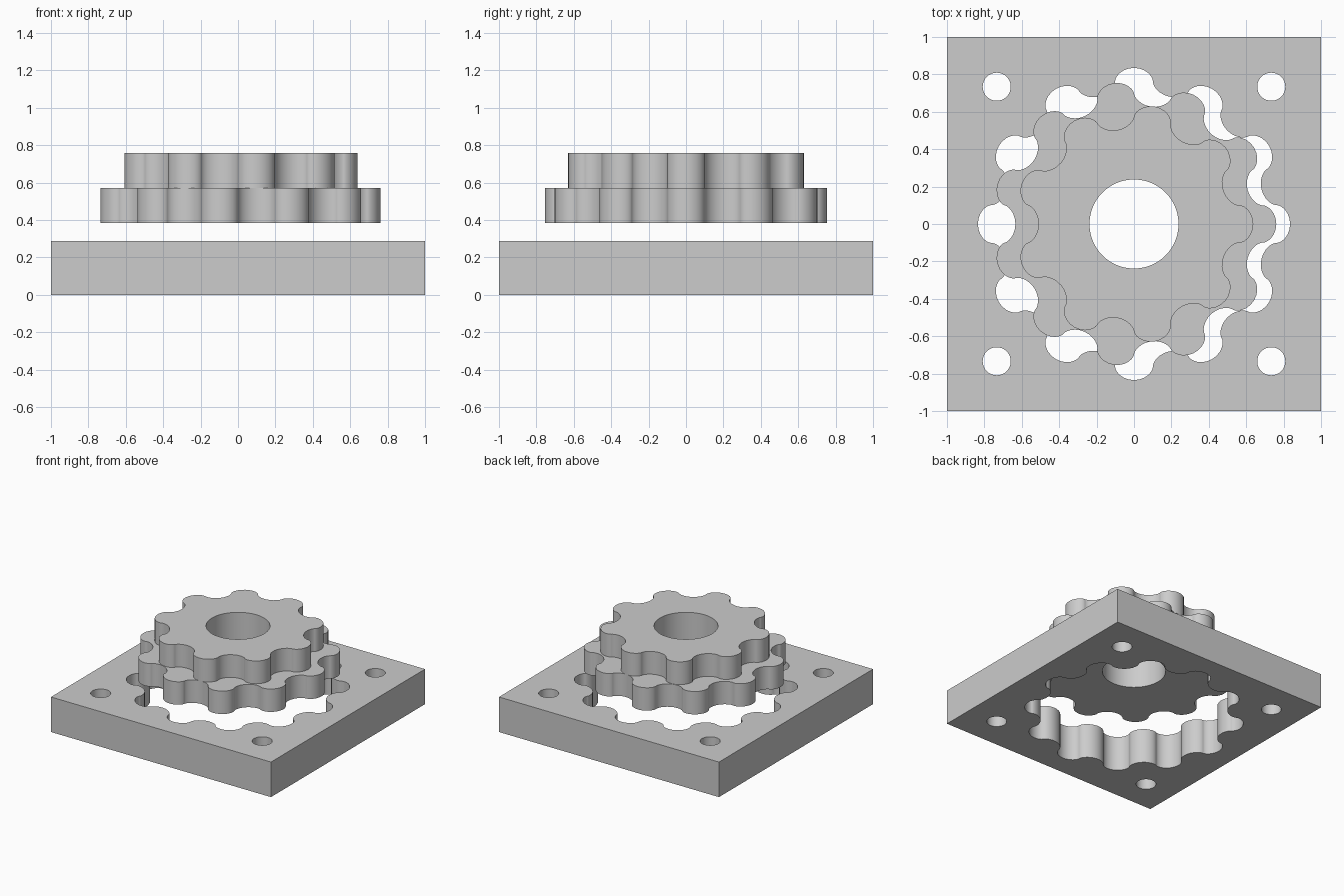
import bpy, bmesh
from math import sin, cos, pi, radians

cube = bpy.data.objects.get("Cube")
if cube:
    bpy.data.objects.remove(cube, do_unlink=True)

# Single grey material
grey = bpy.data.materials.new("light_grey")
grey.use_nodes = True
color = (0.604, 0.604, 0.604, 1)
grey.diffuse_color = color
grey.node_tree.nodes["Principled BSDF"].inputs["Base Color"].default_value = color


def circle(x, y, radius, steps=64):
    return [(x + radius * cos(2 * pi * i / steps), y + radius * sin(2 * pi * i / steps))
            for i in range(steps)]


def cycloid_outline(lobes, r, steps=14):
    """Rolling circle r alternates outside and inside the pitch circle."""
    pitch = 2 * lobes * r
    points = []
    for arc in range(2 * lobes):
        side = 1 if arc % 2 == 0 else -1
        start = (arc - 0.5) * pi / lobes
        for i in range(steps):
            roll = 2 * pi * i / steps
            turn = roll * r / pitch
            centre = pitch + side * r
            # contact point spins with the rolling circle
            u = centre * cos(turn) - side * r * cos(turn + side * roll)
            v = centre * sin(turn) - side * r * sin(turn + side * roll)
            points.append((u * cos(start) - v * sin(start),
                           u * sin(start) + v * cos(start)))
    return points


def extruded_plate(name, loops, bottom, top):
    """Extrude an outline (first loop) with holes (other loops)."""
    bm = bmesh.new()
    edges = []
    for loop in loops:
        verts = [bm.verts.new((x, y, bottom)) for x, y in loop]
        edges += [bm.edges.new((a, b)) for a, b in zip(verts, verts[1:] + verts[:1])]
    bmesh.ops.triangle_fill(bm, edges=edges, use_beauty=True, normal=(0, 0, 1))
    caps = bmesh.ops.extrude_face_region(bm, geom=bm.faces[:], use_keep_orig=True)
    raised = [g for g in caps["geom"] if isinstance(g, bmesh.types.BMVert)]
    bmesh.ops.translate(bm, verts=raised, vec=(0, 0, top - bottom))
    bmesh.ops.recalc_face_normals(bm, faces=bm.faces[:])
    mesh = bpy.data.meshes.new(name)
    bm.to_mesh(mesh)
    bm.free()
    mesh.materials.append(grey)
    obj = bpy.data.objects.new(name, mesh)
    bpy.context.collection.objects.link(obj)
    bpy.ops.object.select_all(action='DESELECT')
    obj.select_set(True)
    bpy.context.view_layer.objects.active = obj
    bpy.ops.object.shade_smooth_by_angle(angle=radians(40))
    return obj


# Square base with a twelve-lobed opening and four bolt holes
square = [(-1, -1), (1, -1), (1, 1), (-1, 1)]
bolts = [circle(0.734 * sx, 0.734 * sy, 0.075, 40) for sx, sy in square]
extruded_plate("base_plate", [square, cycloid_outline(12, 0.0321)] + bolts, 0, 0.288)

# Two stacked rotors sharing a centre bore
bore = circle(0, 0, 0.238)
extruded_plate("lower_rotor", [cycloid_outline(11, 0.0317), bore], 0.383, 0.571)
extruded_plate("upper_rotor", [cycloid_outline(9, 0.0319), bore], 0.571, 0.758)
